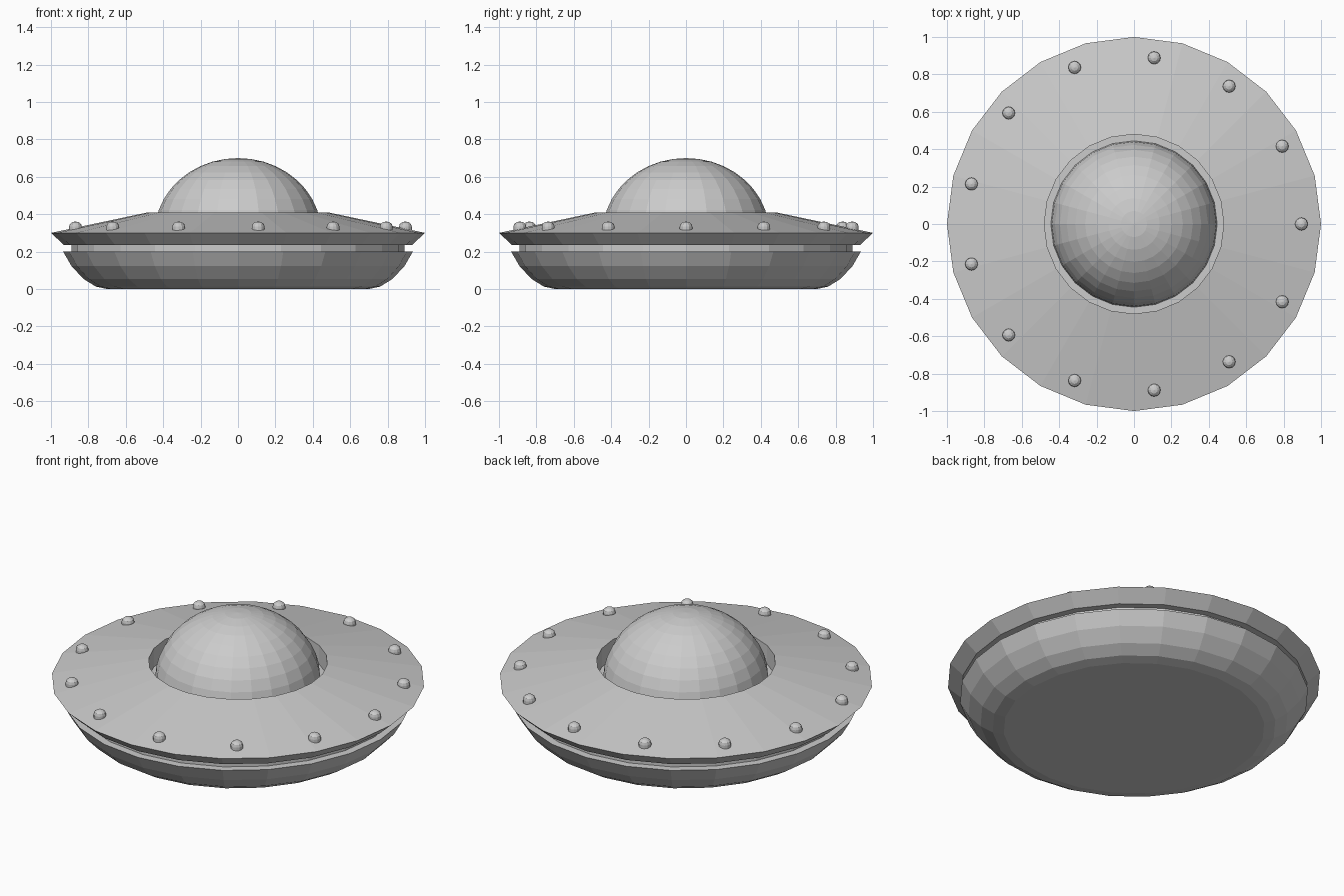
import bpy, bmesh
from math import sin, cos, pi, radians

if "Cube" in bpy.data.objects:
    bpy.data.objects.remove(bpy.data.objects["Cube"])


def lathe(name, profile, sides, location=(0, 0, 0)):
    """Spin an (r, z) profile about z; points with r = 0 become poles."""
    bm = bmesh.new()
    rings = []
    for r, z in profile:
        if r == 0:
            rings.append([bm.verts.new((0, 0, z))] * sides)
        else:
            rings.append([bm.verts.new((r * cos(2 * pi * i / sides),
                                        r * sin(2 * pi * i / sides), z))
                          for i in range(sides)])
    for a, b in zip(rings, rings[1:]):
        for i in range(sides):
            j = (i + 1) % sides
            corners = list(dict.fromkeys((a[i], a[j], b[j], b[i])))
            bm.faces.new(corners)
    bmesh.ops.recalc_face_normals(bm, faces=bm.faces)
    mesh = bpy.data.meshes.new(name)
    bm.to_mesh(mesh)
    bm.free()
    obj = bpy.data.objects.new(name, mesh)
    obj.location = location
    bpy.context.collection.objects.link(obj)
    return obj


# Rounded lower hull with a flat belly
lathe("lower_hull", [(0, 0), (0.70, 0), (0.76, 0.013), (0.825, 0.053),
                     (0.89, 0.122), (0.935, 0.20), (0, 0.20)], 24)

# Recessed band between the two hull halves
lathe("groove_band", [(0, 0.19), (0.89, 0.19), (0.89, 0.245), (0, 0.245)], 24)

# Sloping upper saucer with a well for the cockpit
lathe("upper_saucer", [(0, 0.235), (0.93, 0.235), (1.0, 0.30),
                       (0.48, 0.41), (0.48, 0.30), (0, 0.30)], 24)

# Cockpit dome: half ellipsoid standing in the well
steps = 10
dome = [(0.445 * cos(radians(90 * k / steps)),
         0.30 + 0.40 * sin(radians(90 * k / steps))) for k in range(steps)]
lathe("cockpit_dome", [(0, 0.30)] + dome + [(0, 0.70)], 24)

# Thirteen small rim lights
count = 13
for n in range(count):
    a = 2 * pi * n / count
    lathe(f"rim_light_{n + 1}",
          [(0, 0), (0.034, 0), (0.034, 0.02), (0.030, 0.034),
           (0.018, 0.044), (0, 0.048)], 12,
          (0.895 * cos(a), 0.895 * sin(a), 0.313))
